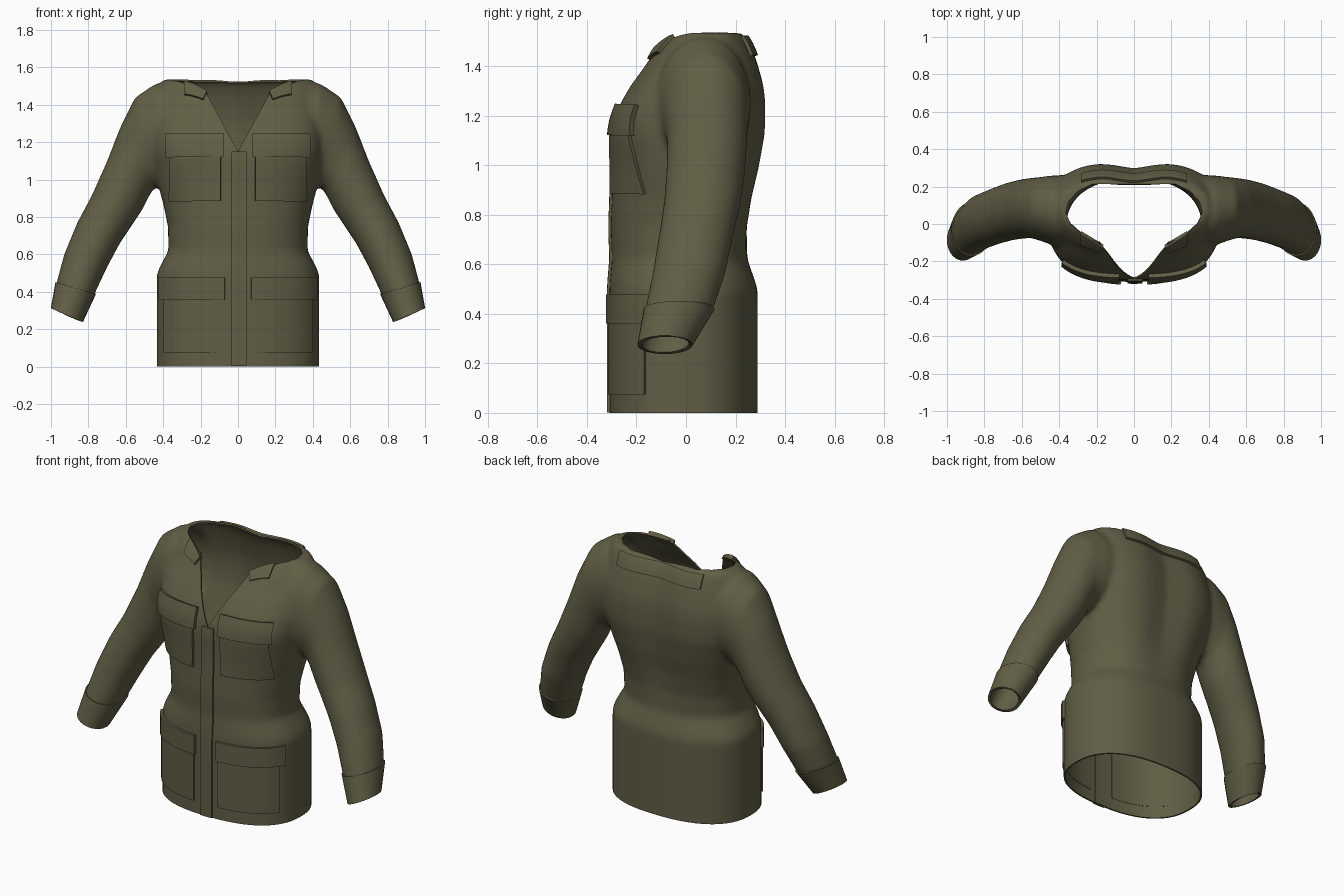
import bpy, bmesh, math
from mathutils import Vector
from mathutils.bvhtree import BVHTree

cube = bpy.data.objects.get("Cube")
if cube:
    bpy.data.objects.remove(cube)


def material(name, rgb):
    m = bpy.data.materials.new(name)
    m.use_nodes = True
    m.diffuse_color = (*rgb, 1)
    bsdf = m.node_tree.nodes["Principled BSDF"]
    bsdf.inputs["Base Color"].default_value = (*rgb, 1)
    bsdf.inputs["Roughness"].default_value = 0.9
    return m


olive = material("olive_cloth", (0.12, 0.112, 0.06))
cut_mark = material("cut_marker", (1, 0, 0))


def add_object(name, bm, mats=(olive,)):
    mesh = bpy.data.meshes.new(name)
    bm.to_mesh(mesh)
    bm.free()
    for m in mats:
        mesh.materials.append(m)
    ob = bpy.data.objects.new(name, mesh)
    bpy.context.collection.objects.link(ob)
    return ob


def bake(ob):
    """Replace the mesh with its modified result."""
    bpy.context.view_layer.update()
    deps = bpy.context.evaluated_depsgraph_get()
    mesh = bpy.data.meshes.new_from_object(ob.evaluated_get(deps), depsgraph=deps)
    ob.modifiers.clear()
    ob.data = mesh


def loft(bm, rings, caps=True):
    """Skin a list of equal-sized rings."""
    rows = [[bm.verts.new(p) for p in ring] for ring in rings]
    n = len(rows[0])
    faces = []
    for a, b in zip(rows, rows[1:]):
        for i in range(n):
            j = (i + 1) % n
            faces.append(bm.faces.new((a[i], a[j], b[j], b[i])))
    if caps:
        faces += [bm.faces.new(rows[0]), bm.faces.new(rows[-1])]
    bmesh.ops.recalc_face_normals(bm, faces=faces)


def solidify(ob, thickness, offset):
    mod = ob.modifiers.new("thickness", "SOLIDIFY")
    mod.thickness, mod.offset = thickness, offset
    bake(ob)


# Torso sections: height, half width, front y, back y, squareness
TORSO = [
    (-0.1, .435, -.31, .29, 2.4), (0.25, .435, -.31, .29, 2.4),
    (0.49, .435, -.31, .29, 2.4), (0.53, .42, -.308, .28, 2.4),
    (0.62, .372, -.30, .25, 2.3), (0.75, .375, -.305, .26, 2.3),
    (0.87, .40, -.30, .285, 2.3), (0.98, .43, -.298, .31, 2.4),
    (1.12, .45, -.30, .33, 2.8), (1.18, .455, -.29, .332, 2.9),
    (1.25, .455, -.265, .332, 2.9), (1.32, .45, -.225, .325, 2.8),
    (1.40, .44, -.17, .305, 2.6), (1.46, .43, -.135, .285, 2.5),
    (1.51, .415, -.09, .26, 2.5), (1.535, .395, -.05, .235, 2.4)]


def torso_ring(z, w, front, back, e, n=48):
    mid, half, pts = (front + back) / 2, (back - front) / 2, []
    for k in range(n):
        a = math.tau * k / n
        c, s = math.cos(a), math.sin(a)
        x = w * math.copysign(abs(c) ** (2 / e), c)
        y = mid + half * math.copysign(abs(s) ** (2 / e), s)
        if s > 0 and z > 0.6:  # hollow along the spine
            y -= 0.035 * math.exp(-(x / 0.12) ** 2) * min(1, (z - 0.6) / 0.3)
        pts.append((x, y, z))
    return pts


# Sleeve sections: outer x, z, inner x, z, front y, back y
SLEEVE = [
    (.30, 1.525, .25, 1.02, -.12, .26), (.44, 1.515, .39, .98, -.12, .262),
    (.55, 1.44, .45, .95, -.09, .252), (.63, 1.28, .47, .92, -.075, .247),
    (.70, 1.10, .51, .84, -.08, .238), (.78, .92, .56, .765, -.09, .22),
    (.86, .77, .63, .66, -.11, .19), (.93, .60, .70, .53, -.135, .16),
    (.97, .45, .765, .39, -.165, .11), (.995, .31, .835, .24, -.19, .02),
    (1.02, .255, .86, .185, -.20, 0)]


def sleeve_ring(side, row, grow=0.0, n=28):
    ox, oz, ix, iz, front, back = row
    mid = Vector(((ox + ix) / 2, (front + back) / 2, (oz + iz) / 2))
    across = Vector(((ox - ix) / 2, 0, (oz - iz) / 2))
    across += across.normalized() * grow
    depth = Vector((0, (back - front) / 2 + grow, 0))
    pts = []
    for k in range(n):
        a = math.tau * k / n
        p = mid + across * math.cos(a) + depth * math.sin(a)
        pts.append((p.x * side, p.y, p.z))
    return pts


# Body: torso and sleeves fused into one smooth skin
bm = bmesh.new()
loft(bm, [torso_ring(*row) for row in TORSO])
for side in (1, -1):
    loft(bm, [sleeve_ring(side, row) for row in SLEEVE])
body = add_object("jacket_body", bm, (olive, cut_mark))
fuse = body.modifiers.new("fuse", "REMESH")
fuse.mode, fuse.voxel_size = "VOXEL", 0.015
relax = body.modifiers.new("relax", "SMOOTH")
relax.factor, relax.iterations = 0.5, 8
bake(body)
bm = bmesh.new()
bm.from_mesh(body.data)
skin = BVHTree.FromBMesh(bm)
bm.free()

# Neck opening and front V
half = [(.19, -.10), (.28, -.055), (.34, 0), (.365, .06), (.35, .12),
        (.30, .175), (.22, .215), (.10, .215)]
outline = half + [(-x, y) for x, y in reversed(half)]
vee = [(0, 1.15), (.185, 1.49), (.185, 1.7), (-.185, 1.7), (-.185, 1.49)]
cutters = []
for name, rings in (
        ("neck_cutter", [[(x, y, z) for x, y in outline] for z in (1.4, 1.8)]),
        ("vee_cutter", [[(x, y, z) for x, z in vee] for y in (-.6, -.05)])):
    bm = bmesh.new()
    loft(bm, rings)
    for f in bm.faces:
        f.material_index = 1
    cutter = add_object(name, bm, (olive, cut_mark))
    cutter.hide_render = True
    cutters.append(cutter)
    cut = body.modifiers.new(name, "BOOLEAN")
    cut.operation, cut.solver, cut.object = "DIFFERENCE", "EXACT", cutter
bake(body)
for cutter in cutters:
    bpy.data.objects.remove(cutter)

# Open the neck, hem and sleeve ends
bm = bmesh.new()
bm.from_mesh(body.data)
bmesh.ops.delete(bm, geom=[f for f in bm.faces if f.material_index == 1],
                 context="FACES")


def trim(faces, co, no):
    geom = set(faces)
    for f in faces:
        geom.update(f.edges)
        geom.update(f.verts)
    bmesh.ops.bisect_plane(bm, geom=list(geom), plane_co=co, plane_no=no,
                           clear_outer=True)


trim([f for f in bm.faces if f.calc_center_median().z < 0.15], (0, 0, 0), (0, 0, -1))
for side in (1, -1):
    trim([f for f in bm.faces if f.calc_center_median().x * side > 0.6],
         (.915 * side, 0, .275), (.4 * side, 0, -.92))
bm.to_mesh(body.data)
bm.free()
body.data.materials.pop(index=1)
bpy.data.materials.remove(cut_mark)
solidify(body, 0.01, -1)

# Cuffs
for side, label in ((1, "left"), (-1, "right")):
    bm = bmesh.new()
    loft(bm, [sleeve_ring(side, r, 0.006) for r in SLEEVE[-3:-1]], caps=False)
    solidify(add_object(label + "_cuff", bm), 0.014, -1)

RAYS = {"front": (lambda u, v: Vector((u, -2, v)), Vector((0, 1, 0))),
        "back": (lambda u, v: Vector((u, 2, v)), Vector((0, -1, 0))),
        "top": (lambda u, v: Vector((u, v, 3)), Vector((0, 0, -1)))}


def patch(name, corners, thick, facing="front", n=14):
    """Cloth panel laid on the body between four corners."""
    start, way = RAYS[facing]
    a, b, c, d = (Vector(p) for p in corners)
    bm = bmesh.new()
    grid = []
    for i in range(n + 1):
        row = []
        for j in range(n + 1):
            p = a.lerp(b, i / n).lerp(d.lerp(c, i / n), j / n)
            hit, normal, _, _ = skin.ray_cast(start(*p), way)
            if hit is None:
                hit, normal, _, _ = skin.find_nearest(start(*p) + way * 1.8)
            row.append(bm.verts.new(hit + normal * (thick - 0.012) / 2))
        grid.append(row)
    for r, s in zip(grid, grid[1:]):
        for j in range(n):
            bm.faces.new((r[j], s[j], s[j + 1], r[j + 1]))
    solidify(add_object(name, bm), thick + 0.012, 0)


def box(x0, x1, z0, z1, side=1):
    return [(x0 * side, z0), (x1 * side, z0), (x1 * side, z1), (x0 * side, z1)]


# Placket, pockets, flaps and folded collar
patch("placket", box(-.035, .045, 0.002, 1.15), 0.01, n=30)
for side, label in ((1, "left"), (-1, "right")):
    patch(label + "_chest_pocket", box(.092, .36, .885, 1.14, side), 0.014)
    patch(label + "_chest_flap", box(.078, .375, 1.12, 1.24, side), 0.022)
    patch(label + "_hip_pocket", box(.08, .395, .075, .38, side), 0.008)
    patch(label + "_hip_flap", box(.07, .41, .36, .477, side), 0.016)
    tab = [(.165, -.12), (.185, -.145), (.285, -.105), (.285, -.045)]
    patch(label + "_collar_tab", [(x * side, y) for x, y in tab], 0.014, "top")
patch("back_collar", box(-.28, .28, 1.44, 1.515), 0.014, "back", n=20)

# Smooth shading with crisp cloth edges
bpy.ops.object.select_all(action="DESELECT")
for ob in bpy.context.collection.objects:
    if ob.type == "MESH":
        ob.select_set(True)
        bpy.context.view_layer.objects.active = ob
bpy.ops.object.shade_smooth_by_angle(angle=math.radians(40))
